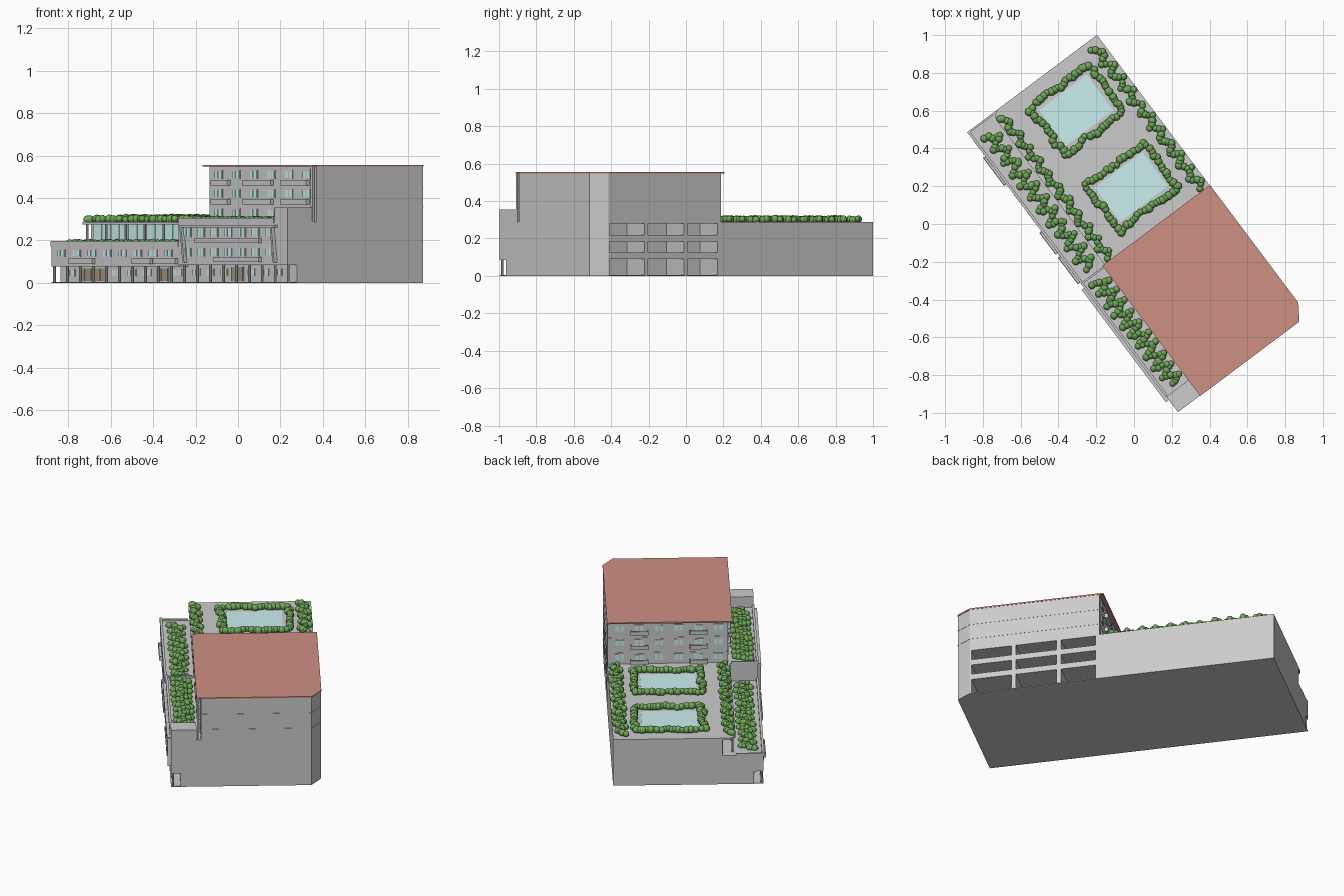
import bpy, bmesh, math, random
from mathutils import Matrix, Vector

if "Cube" in bpy.data.objects:
    bpy.data.objects.remove(bpy.data.objects["Cube"])

random.seed(4)
# Building frame: a = along the long side, b = depth from the street front
FRAME = Matrix.Translation((-0.88, 0.488, 0)) @ Matrix.Rotation(math.atan2(-0.8, 0.6), 4, 'Z')
L, D = 1.855, 0.855


def material(name, rgb):
    m = bpy.data.materials.new(name)
    m.diffuse_color = (*rgb, 1)
    m.use_nodes = True
    m.node_tree.nodes["Principled BSDF"].inputs["Base Color"].default_value = m.diffuse_color
    return m


RED = material("roof_red", (0.62, 0.28, 0.23))
WATER = material("pale_glass", (0.6, 0.86, 0.86))
GREEN = material("leaf_green", (0.16, 0.38, 0.1))
WOOD = material("door_brown", (0.36, 0.3, 0.2))


def finish(name, bm, mat=None, smooth=False):
    bmesh.ops.recalc_face_normals(bm, faces=bm.faces)
    bm.transform(FRAME)
    me = bpy.data.meshes.new(name)
    bm.to_mesh(me)
    bm.free()
    ob = bpy.data.objects.new(name, me)
    bpy.context.collection.objects.link(ob)
    if mat:
        me.materials.append(mat)
    if smooth:
        me.polygons.foreach_set("use_smooth", [True] * len(me.polygons))
    return ob


def add_box(bm, a0, a1, b0, b1, z0, z1):
    m = Matrix.Translation(((a0 + a1) / 2, (b0 + b1) / 2, (z0 + z1) / 2)) @ \
        Matrix.Diagonal((a1 - a0, b1 - b0, z1 - z0, 1))
    return bmesh.ops.create_cube(bm, size=1, matrix=m)["verts"]


def boxes(name, items, mat=None):
    bm = bmesh.new()
    for i in items:
        add_box(bm, *i)
    return finish(name, bm, mat)


def prism(name, pts, z0, z1, mat=None):
    bm = bmesh.new()
    f = bm.faces.new([bm.verts.new((a, b, z0)) for a, b in pts])
    r = bmesh.ops.extrude_face_region(bm, geom=[f])
    bmesh.ops.translate(bm, vec=(0, 0, z1 - z0),
                        verts=[v for v in r["geom"] if isinstance(v, bmesh.types.BMVert)])
    if not any(len(f.verts) == len(pts) and f.calc_center_median().z < z0 + 1e-5 for f in bm.faces):
        bm.faces.new([v for v in bm.verts if v.co.z < z0 + 1e-5])
    return finish(name, bm, mat)


def tower_plan(a0, b0, g=0.0):
    return [(a0, b0), (L + g, b0), (L + g, 0.798 + g), (1.77 + g, D + g), (a0, D + g)]


def columns(name, spots, z0, z1, r):
    bm = bmesh.new()
    for a, b in spots:
        bmesh.ops.create_cone(bm, cap_ends=True, segments=10, radius1=r, radius2=r, depth=z1 - z0,
                              matrix=Matrix.Translation((a, b, (z0 + z1) / 2)))
    return finish(name, bm)


# Low podium and the street wing over an open arcade
boxes("ground_slab", [(0, L, 0, 0.2, 0, 0.004)])
boxes("podium_hall", [(0, 1.0, 0.235, D, 0, 0.285)])
boxes("low_wing", [(0, 1.0, 0.055, 0.24, 0, 0.18), (0, 1.0, 0, 0.06, 0.078, 0.18)])
boxes("low_parapet", [(0, 1.0, -0.004, 0.01, 0.172, 0.197), (0, 0.01, 0, 0.158, 0.175, 0.19)])
boxes("tower_wing", [(1.0, L, 0.055, 0.18, 0, 0.288), (1.0, L, 0, 0.06, 0.085, 0.288)])
boxes("tower_wing_parapet", [(1.0, 1.75, -0.004, 0.01, 0.28, 0.305), (1.0, 1.01, 0, 0.15, 0.28, 0.3)])
boxes("corner_stair_block", [(1.752, L, 0, 0.145, 0.285, 0.355)])

# Canopy with rounded corner over the glazed upper terrace
arc = [(0.05 - 0.05 * math.sin(t), 0.208 - 0.05 * math.cos(t))
       for t in [i * math.pi / 12 for i in range(7)]]
prism("podium_canopy", arc + [(0, D), (1.0, D), (1.0, 0.158)], 0.276, 0.288)
boxes("terrace_glass", [(0.022 + i * 0.07, 0.088 + i * 0.07, 0.229, 0.237, 0.185, 0.274)
                        for i in range(13)], WATER)
columns("canopy_posts", [(0.05 + i * 0.15, 0.175) for i in range(7)], 0.18, 0.278, 0.006)
columns("arcade_columns", [(0.01 + i * 0.102, 0.012) for i in range(19)], 0, 0.088, 0.0065)

# Tower base with deep parking openings on the rear side
base = prism("tower_base", tower_plan(1.0, 0.17), 0, 0.288)
cut = boxes("parking_cutter", [(a0, a1, D - 0.155, D + 0.05, z0, z1)
                               for a0, a1 in ((1.04, 1.24), (1.266, 1.504), (1.53, 1.762))
                               for z0, z1 in ((0.006, 0.09), (0.125, 0.185), (0.22, 0.28))])
cut.hide_render = True
mod = base.modifiers.new("openings", 'BOOLEAN')
mod.operation, mod.solver, mod.object = 'DIFFERENCE', 'EXACT', cut
bpy.context.view_layer.update()
base.data = bpy.data.meshes.new_from_object(base.evaluated_get(bpy.context.evaluated_depsgraph_get()))
base.modifiers.clear()
bpy.data.objects.remove(cut)

# Tower upper floors, floor lines and roof
prism("tower_floors", tower_plan(1.017, 0.17), 0.285, 0.549)
for i, z in enumerate((0.355, 0.45)):
    prism("floor_line_%d" % i, tower_plan(1.016, 0.169, 0.0012), z, z + 0.003)
prism("tower_roof", tower_plan(0.994, 0.145, 0.002), 0.548, 0.556, RED)
boxes("tower_corner_post", [(L - 0.016, L, 0.147, 0.16, 0.285, 0.55)])

# Windows and balconies, on walls facing -b (street) or -a (terrace)
frames, panes, doors, balconies = [], [], [], []


def on_wall(face, pos, s0, s1, d0, d1, z0, z1):
    if face == 'b':
        return (s0, s1, pos - d1, pos - d0, z0, z1)
    return (pos - d1, pos - d0, s0, s1, z0, z1)


def window(face, pos, s, z, w, h, glass=panes):
    frames.append(on_wall(face, pos, s - w / 2, s + w / 2, -0.004, 0.003, z, z + h))
    for k in (-1, 1):
        c, hw = s + k * w / 4, w / 4 - 0.004
        glass.append(on_wall(face, pos, c - hw, c + hw, 0, 0.005, z + 0.004, z + h - 0.004))


def balcony(face, pos, s0, s1, z, d=0.02, h=0.025):
    balconies.append(on_wall(face, pos, s0, s1, -0.002, d, z, z + 0.005))
    balconies.append(on_wall(face, pos, s0, s1, d - 0.004, d, z, z + h))
    for s in (s0, s1 - 0.004):
        balconies.append(on_wall(face, pos, s, s + 0.004, 0, d, z, z + h))


for r, z in enumerate((0.308, 0.4, 0.49)):
    for i in range(6):
        window('b', 0.17, 1.09 + i * 0.138, z, 0.062, 0.042)
        window('a', 1.017, 0.225 + i * 0.112, z, 0.055, 0.042)
    if r:
        for s0, s1 in ((1.05, 1.18), (1.3, 1.52), (1.6, 1.8)):
            balcony('b', 0.17, s0, s1, z - 0.03)
    for s in (0.337, 0.673):
        balcony('a', 1.017, s - 0.05, s + 0.05, z - 0.018)
for i in range(8):
    s, door = 0.08 + i * 0.12, i in (1, 2, 6)
    window('b', 0, s, 0.122, 0.065, 0.036)
    window('b', 0.055, s, *((0.006, 0.1, 0.066, doors) if door else (0.03, 0.07, 0.035)))
for i in range(7):
    s, door = 1.07 + i * 0.107, i == 3
    window('b', 0, s, 0.125, 0.06, 0.04)
    window('b', 0, s, 0.215, 0.06, 0.045)
    window('b', 0.055, s, *((0.006, 0.1, 0.072, doors) if door else (0.032, 0.06, 0.036)))
for s0, s1, z in ((0.16, 0.345, 0.09), (0.655, 0.8, 0.09), (0.82, 0.995, 0.09),
                  (1.3, 1.65, 0.098), (1.15, 1.65, 0.187)):
    balcony('b', 0, s0, s1, z, 0.018)
boxes("window_frames", frames)
boxes("window_glass", panes, WATER)
boxes("arcade_doors", doors, WOOD)
boxes("balconies", balconies)

# Projecting street frame with sloping end struts
bm = bmesh.new()
add_box(bm, 1.03, 1.775, -0.02, 0.002, 0.262, 0.272)
for a in (1.036, 1.745):
    for v in add_box(bm, a - 0.006, a + 0.006, -0.018, 0.001, 0.095, 0.265):
        if v.co.z < 0.1:
            v.co.x += 0.024
finish("street_frame", bm)

# Roof pools
POOLS = ((0.1, 0.405, 0.335, 0.72), (0.605, 0.9, 0.325, 0.71))
boxes("roof_pools", [(a0 + .035, a1 - .035, b0 + .035, b1 - .035, 0.28, 0.291)
                     for a0, a1, b0, b1 in POOLS], WATER)


# Hedges: chains of small round bushes along wandering paths
def hedge(name, path, z, r=0.019):
    bm = bmesh.new()
    for p, q in zip(path, path[1:]):
        p, q = Vector(p), Vector(q)
        n = max(1, round((q - p).length / 0.022))
        for i in range(n):
            c = p.lerp(q, i / n) + Vector((random.uniform(-.006, .006), random.uniform(-.006, .006)))
            bmesh.ops.create_icosphere(bm, subdivisions=2, radius=r * random.uniform(0.85, 1.12),
                                       matrix=Matrix.Translation((c.x, c.y, z + random.uniform(0, .004))))
    finish(name, bm, GREEN, True)


def zigzag(a0, a1, b0, b1, n):
    return [(a0 + (a1 - a0) * i / n, b1 if i % 2 else b0) for i in range(n + 1)]


hedge("rear_hedge", zigzag(0.05, 0.99, 0.785, 0.832, 22), 0.3)
hedge("canopy_hedge", zigzag(0.045, 1.0, 0.178, 0.215, 22), 0.298)
hedge("low_terrace_hedge", zigzag(0.08, 0.97, 0.05, 0.125, 22), 0.184)
hedge("tower_terrace_hedge", zigzag(1.04, 1.73, 0.04, 0.125, 20), 0.293)
for k, (a0, a1, b0, b1) in enumerate(POOLS):
    ring = [(a0, b0), (a1, b0), (a1, b1), (a0, b1), (a0, b0)]
    wavy = [(p[0] + (q[0] - p[0]) * i / 8 + random.uniform(-.012, .012),
             p[1] + (q[1] - p[1]) * i / 8 + random.uniform(-.012, .012))
            for p, q in zip(ring, ring[1:]) for i in range(8)]
    hedge("pool_hedge_%d" % k, wavy + wavy[:1], 0.3, 0.021)
